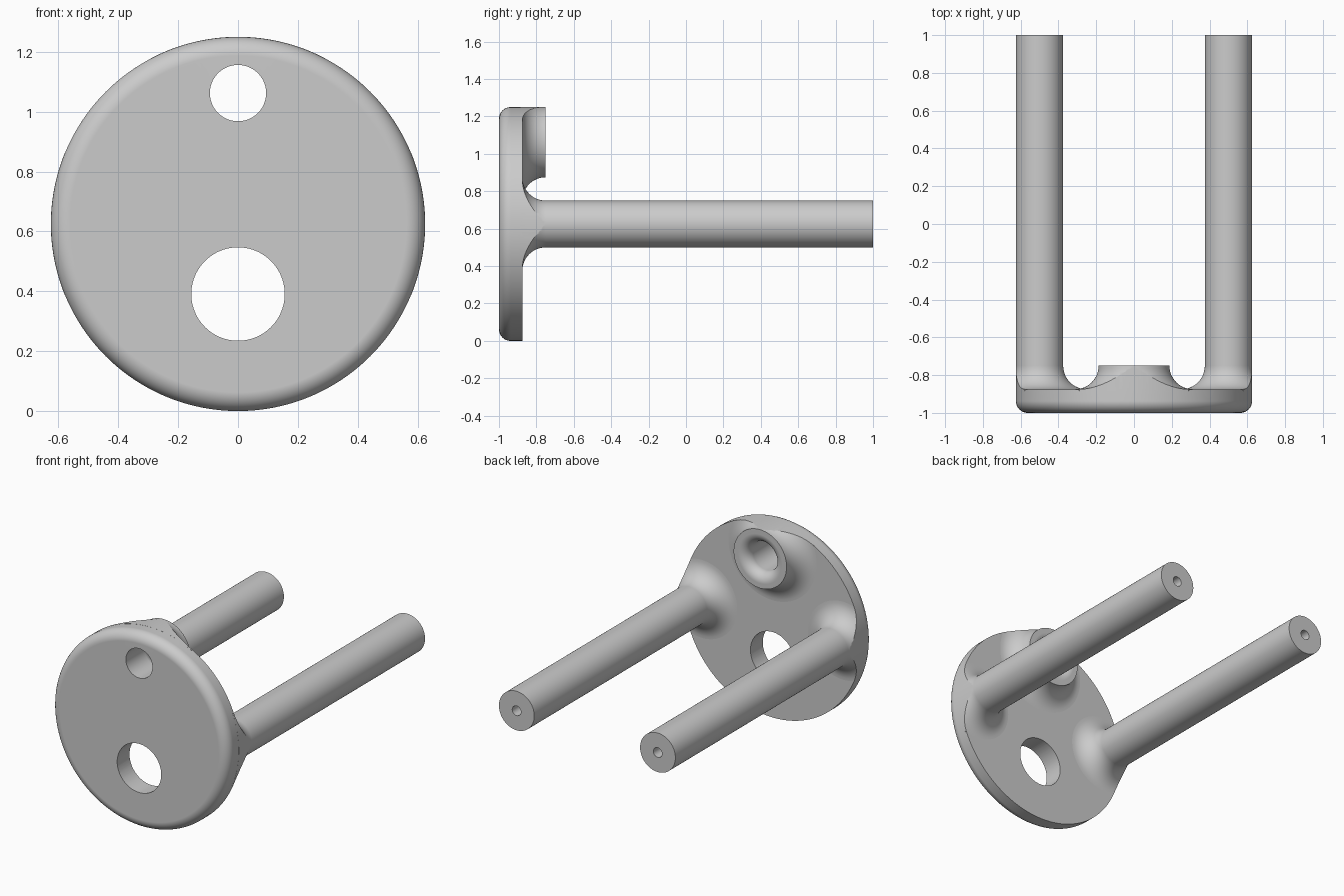
import bpy, bmesh, math
from mathutils import Matrix

if "Cube" in bpy.data.objects:
    bpy.data.objects.remove(bpy.data.objects["Cube"], do_unlink=True)

GREY = 0.6
metal = bpy.data.materials.new("plain grey")
metal.use_nodes = True
metal.diffuse_color = (GREY, GREY, GREY, 1)
metal.node_tree.nodes["Principled BSDF"].inputs["Base Color"].default_value = (GREY, GREY, GREY, 1)

DISC_R = 0.625     # disc radius, also the height of its centre
BACK = -0.875      # back plane of the disc
FILLET = 0.125     # flare radius at the foot of rods and boss
EDGE = 0.0625      # rounding of the disc rim and of the boss mouth


def arc(cr, cy, radius, start, end, steps=12):
    """Points (r, y) along an arc, angles in degrees."""
    angles = [math.radians(start + (end - start) * i / steps) for i in range(steps + 1)]
    return [(cr + radius * math.cos(a), cy + radius * math.sin(a)) for a in angles]


def lathe(name, profile, x, z, closed=False, segments=96):
    """Revolve an (r, y) profile about an axis parallel to y."""
    bm = bmesh.new()
    verts = [bm.verts.new((r, y, 0)) for r, y in profile]
    pairs = list(zip(verts, verts[1:]))
    if closed:
        pairs.append((verts[-1], verts[0]))
    edges = [bm.edges.new(p) for p in pairs]
    bmesh.ops.spin(bm, geom=verts + edges, cent=(0, 0, 0), axis=(0, 1, 0),
                   angle=math.tau, steps=segments)
    bmesh.ops.remove_doubles(bm, verts=bm.verts[:], dist=1e-5)
    bmesh.ops.recalc_face_normals(bm, faces=bm.faces[:])
    bm.transform(Matrix.Translation((x, 0, z)))
    mesh = bpy.data.meshes.new(name)
    bm.to_mesh(mesh)
    bm.free()
    mesh.materials.append(metal)
    obj = bpy.data.objects.new(name, mesh)
    bpy.context.collection.objects.link(obj)
    return obj


def cylinder(name, radius, y0, y1, z, segments=96):
    return lathe(name, [(0, y0), (radius, y0), (radius, y1), (0, y1)], 0, z, segments=segments)


def activate(obj):
    bpy.ops.object.select_all(action="DESELECT")
    obj.select_set(True)
    bpy.context.view_layer.objects.active = obj


def boolean(obj, tool, operation):
    activate(obj)
    mod = obj.modifiers.new("cut", "BOOLEAN")
    mod.operation, mod.object, mod.solver = operation, tool, "EXACT"
    bpy.ops.object.modifier_apply(modifier=mod.name)
    bpy.data.objects.remove(tool, do_unlink=True)


def finish(obj):
    activate(obj)
    bpy.ops.object.shade_smooth_by_angle(angle=math.radians(30))
    mod = obj.modifiers.new("even shading", "WEIGHTED_NORMAL")
    mod.keep_sharp = True


def trim_to_disc(obj):
    boolean(obj, cylinder("trim", DISC_R + 0.0005, -1.2, 1.2, DISC_R, 192), "INTERSECT")


# Round disc with a rounded front rim and two through holes
BOSS_Z, BOSS_R, BORE = 1.0625, 0.1875, 0.094
disc = lathe("disc", [(0, -1)] + arc(DISC_R - EDGE, -1 + EDGE, EDGE, -90, 0)
             + [(DISC_R, BACK), (0, BACK)], 0, DISC_R, segments=192)
boolean(disc, cylinder("hole", BORE, -1.2, 0, BOSS_Z), "DIFFERENCE")
boolean(disc, cylinder("hole", 0.156, -1.2, 0, 0.391), "DIFFERENCE")
finish(disc)

# Long rods with flared feet and a small hole in each end
ROD_R, PIN = 0.125, 0.031
rod_profile = ([(0, BACK - 0.01), (ROD_R + FILLET, BACK - 0.01)]
               + arc(ROD_R + FILLET, BACK + FILLET, FILLET, 270, 180)
               + [(ROD_R, 1), (PIN, 1), (PIN, 0.75), (0, 0.75)])
for side, x in (("left", 0.5), ("right", -0.5)):
    rod = lathe(side + "_rod", rod_profile, x, DISC_R)
    trim_to_disc(rod)
    finish(rod)

# Flared boss behind the upper hole, with a rounded mouth
TOP = BACK + FILLET
boss_profile = ([(BORE, BACK - 0.01), (BOSS_R + FILLET, BACK - 0.01)]
                + arc(BOSS_R + FILLET, TOP, FILLET, 270, 180)
                + arc(BORE + EDGE, TOP - EDGE, EDGE, 90, 180))
boss = lathe("boss", boss_profile, 0, BOSS_Z, closed=True)
trim_to_disc(boss)
finish(boss)
